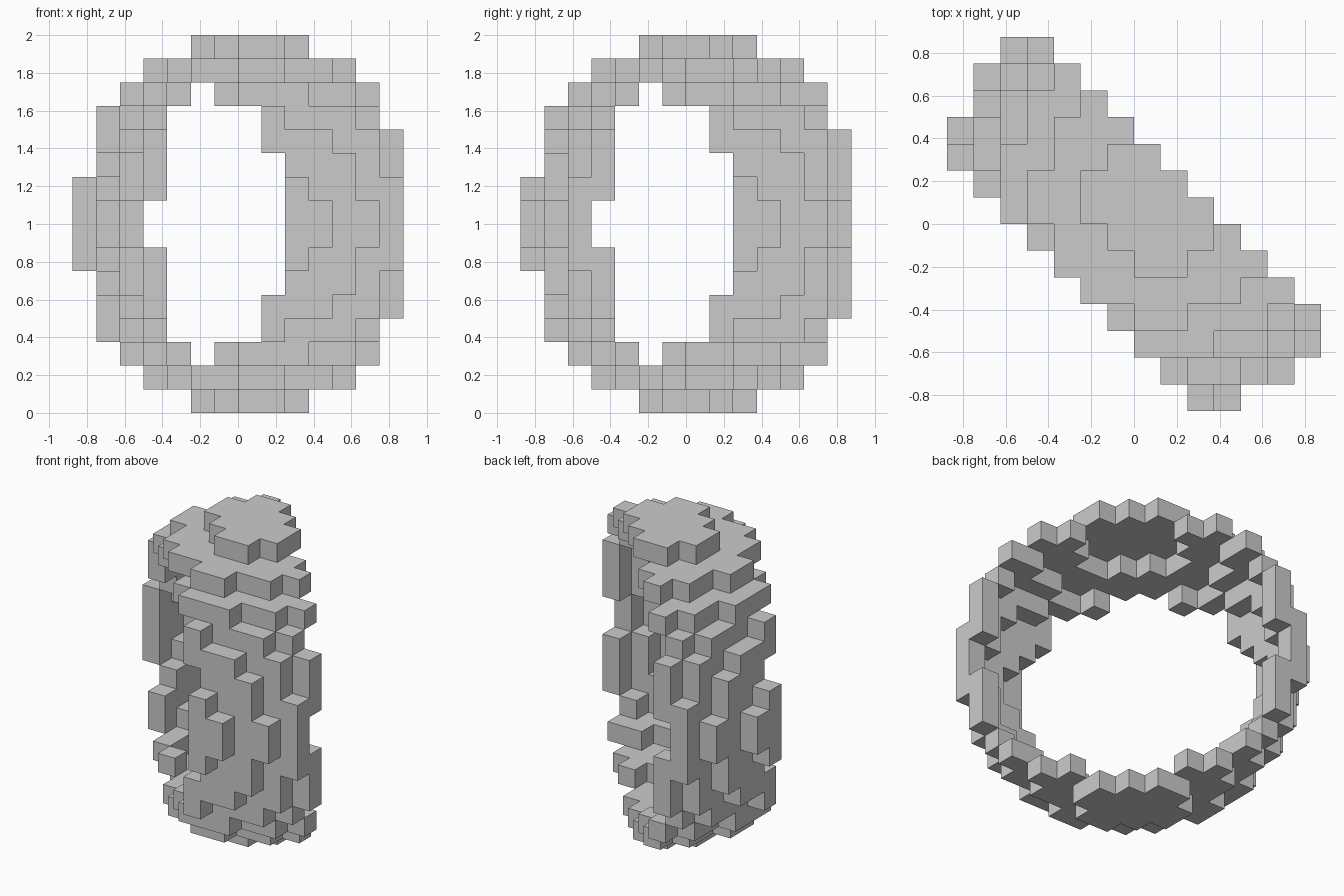
import bpy, bmesh
from mathutils import Vector

if "Cube" in bpy.data.objects:
    bpy.data.objects.remove(bpy.data.objects["Cube"])

CELL = 0.125      # block size
N = 16            # sphere diameter in blocks
MID = (N - 1) / 2


def in_ball(c):
    return sum((v - MID) ** 2 for v in c) <= (N / 2) ** 2


STEPS = [tuple(s if a == n else 0 for n in range(3)) for a in range(3) for s in (-1, 1)]


def add(c, d):
    return tuple(p + q for p, q in zip(c, d))


# Blocks: one-block-thick shell of a ball, cut to a diagonal upright band
cells = {
    (i, j, k)
    for i in range(N) for j in range(N) for k in range(N)
    if 9 <= i + j <= 16 and in_ball((i, j, k))
    and any(not in_ball(add((i, j, k), d)) for d in STEPS)
}

# Skin: one square on each exposed block side
bm = bmesh.new()
verts = {}


def corner(p):
    key = tuple(round(v) for v in p)
    if key not in verts:
        verts[key] = bm.verts.new((key[0] * CELL - 0.875, key[1] * CELL - 0.875, key[2] * CELL))
    return verts[key]


for c in sorted(cells):
    centre = Vector(c) + Vector((0.5, 0.5, 0.5))
    for d in STEPS:
        if add(c, d) in cells:
            continue
        n = Vector(d)
        u = Vector((d[1], d[2], d[0])) * 0.5
        v = n.cross(u)
        m = centre + n * 0.5
        bm.faces.new([corner(m + a * u + b * v) for a, b in ((-1, -1), (1, -1), (1, 1), (-1, 1))])

mesh = bpy.data.meshes.new("block_ring")
bm.to_mesh(mesh)
bm.free()
ring = bpy.data.objects.new("block_ring", mesh)
bpy.context.collection.objects.link(ring)
